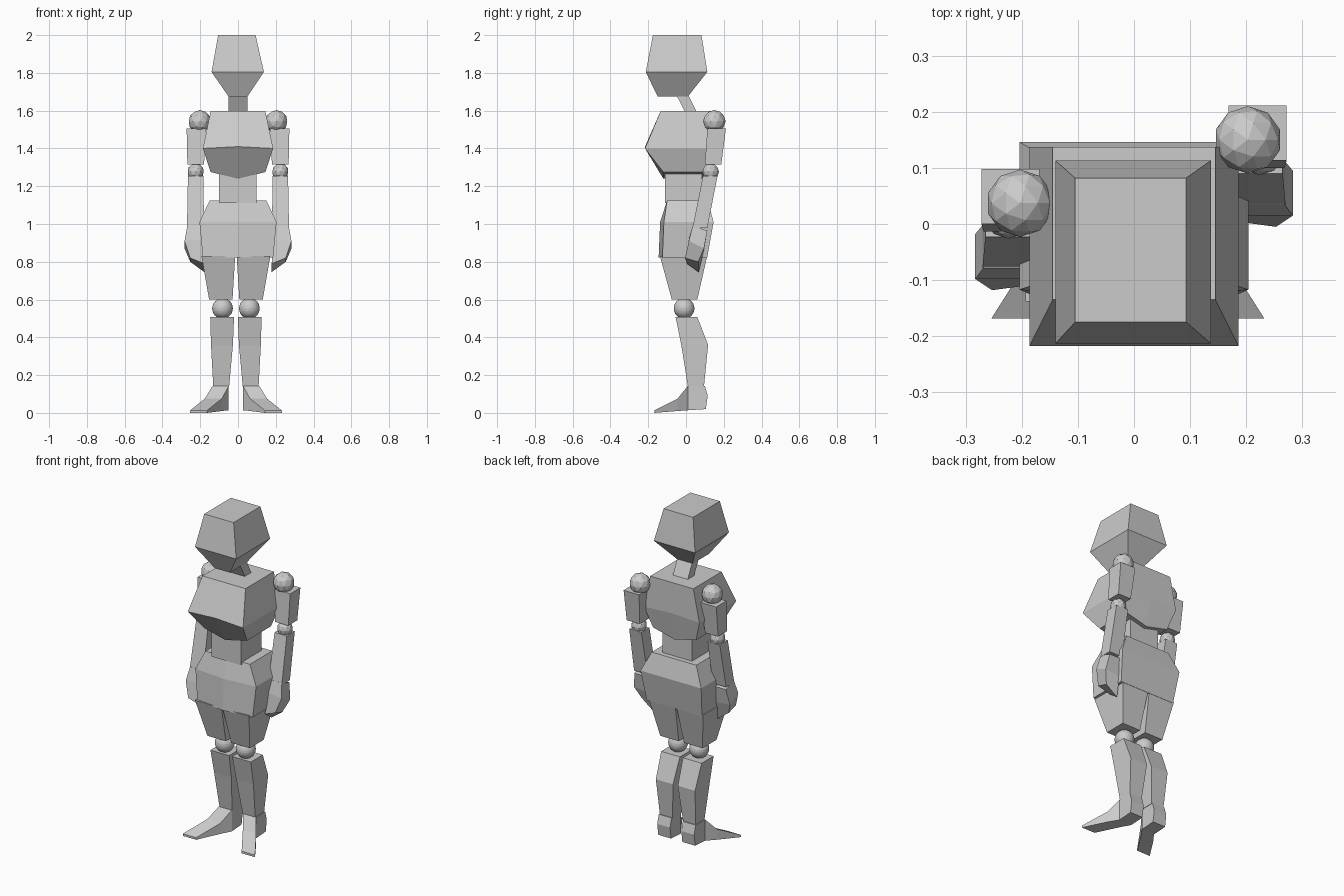
import bpy, bmesh
from mathutils import Matrix

grey = bpy.data.materials.new("warm_grey")
grey.diffuse_color = (0.6, 0.6, 0.6, 1)


def finish(name, bm):
    bmesh.ops.recalc_face_normals(bm, faces=bm.faces[:])
    me = bpy.data.meshes.new(name)
    bm.to_mesh(me)
    bm.free()
    me.materials.append(grey)
    ob = bpy.data.objects.new(name, me)
    bpy.context.collection.objects.link(ob)
    return ob


def loft(name, rings, side=1, shift=(0, 0)):
    """Skin a stack of equal-length point rings, capped at both ends."""
    bm = bmesh.new()
    vs = [[bm.verts.new((side * x + shift[0], y + shift[1], z)) for x, y, z in r] for r in rings]
    n = len(vs[0])
    for a, b in zip(vs, vs[1:]):
        for i in range(n):
            j = (i + 1) % n
            bm.faces.new((a[i], a[j], b[j], b[i]))
    bm.faces.new(vs[0])
    bm.faces.new(vs[-1])
    return finish(name, bm)


def rect(x0, x1, y0, y1, z):
    return [(x0, y0, z), (x1, y0, z), (x1, y1, z), (x0, y1, z)]


def rect6(hx, y0, y1, z, peak=0.0, drop=0.0):
    """Rectangle with a middle vertex front and back (front pushed out, both dropped)."""
    return [(-hx, y0, z), (0, y0 - peak, z - drop), (hx, y0, z),
            (hx, y1, z), (0, y1, z - drop), (-hx, y1, z)]


def ball(name, x, y, z, r, sub):
    bm = bmesh.new()
    bmesh.ops.create_icosphere(bm, subdivisions=sub, radius=r, matrix=Matrix.Translation((x, y, z)))
    return finish(name, bm)


# head and neck
loft("head", [rect(-0.05, 0.05, -0.15, 0.01, 1.675),
              rect(-0.14, 0.137, -0.213, 0.113, 1.805),
              rect(-0.105, 0.093, -0.175, 0.082, 2.0)])
loft("neck", [rect(-0.05, 0.05, -0.003, 0.058, 1.59),
              rect(-0.05, 0.05, -0.055, 0.008, 1.69)])

# torso
loft("chest", [rect6(0.145, -0.12, 0.11, 1.275, 0, 0.035),
               rect6(0.186, -0.217, 0.137, 1.4, 0, -0.01),
               rect6(0.145, -0.135, 0.137, 1.597)])
loft("waist", [rect(-0.1, 0.098, -0.112, 0.085, 1.11),
               rect(-0.1, 0.098, -0.112, 0.085, 1.28)])
loft("hips", [rect6(0.186, -0.125, 0.112, 0.822, 0.02),
              rect6(0.204, -0.117, 0.146, 1.01, 0.02),
              rect6(0.15, -0.1, 0.115, 1.125)])

for side, label in ((1, "left"), (-1, "right")):
    # arms: one arm sits further forward
    dy = 0 if side == 1 else -0.113
    sh = (0, dy)
    ball(label + "_shoulder", side * 0.203, 0.15 + dy, 1.543, 0.06, 2)
    loft(label + "_upper_arm", [rect(0.18, 0.268, 0.1, 0.187, 1.315),
                                rect(0.168, 0.272, 0.113, 0.211, 1.505)], side, sh)
    ball(label + "_elbow", side * 0.224, 0.131, 1.277, 0.044, 2).location.y = dy
    loft(label + "_forearm", [rect(0.18, 0.27, 0.035, 0.113, 0.98),
                              rect(0.183, 0.265, 0.09, 0.167, 1.255)], side, sh)
    loft(label + "_hand", [
        [(0.178, 0.005, 0.79), (0.253, -0.005, 0.82), (0.253, 0.065, 0.80), (0.178, 0.067, 0.745)],
        [(0.19, 0.015, 0.92), (0.283, 0.015, 0.91), (0.283, 0.095, 0.87), (0.185, 0.095, 0.86)],
        [(0.18, 0.035, 0.99), (0.268, 0.035, 0.99), (0.268, 0.113, 0.965), (0.18, 0.113, 0.965)]], side, sh)

    # legs
    sh = (-0.011, 0)
    loft(label + "_thigh", [rect(0.018, 0.142, -0.075, 0.06, 0.6),
                            rect(0.004, 0.182, -0.138, 0.112, 0.83)], side, sh)
    ball(label + "_knee", side * 0.071 - 0.011, -0.01, 0.553, 0.055, 3)
    loft(label + "_shin", [rect(0.036, 0.12, 0.01, 0.095, 0.14),
                           rect(0.016, 0.132, -0.025, 0.117, 0.36),
                           rect(0.01, 0.136, -0.055, 0.06, 0.507)], side, sh)

    # foot: sections from heel to splayed toe
    def section(x0, x1, y0, z0, y1, z1):
        return [(x0, y0, z0), (x1, y0, z0), (x1, y1, z1), (x0, y1, z1)]
    loft(label + "_foot", [section(0.038, 0.124, 0.105, 0.02, 0.115, 0.09),
                           section(0.038, 0.124, 0.09, 0.019, 0.1, 0.143),
                           section(0.038, 0.124, 0.01, 0.014, 0.01, 0.143),
                           section(0.075, 0.165, -0.045, 0.01, -0.045, 0.075),
                           section(0.153, 0.243, -0.168, 0.0, -0.168, 0.013)], side, sh)
